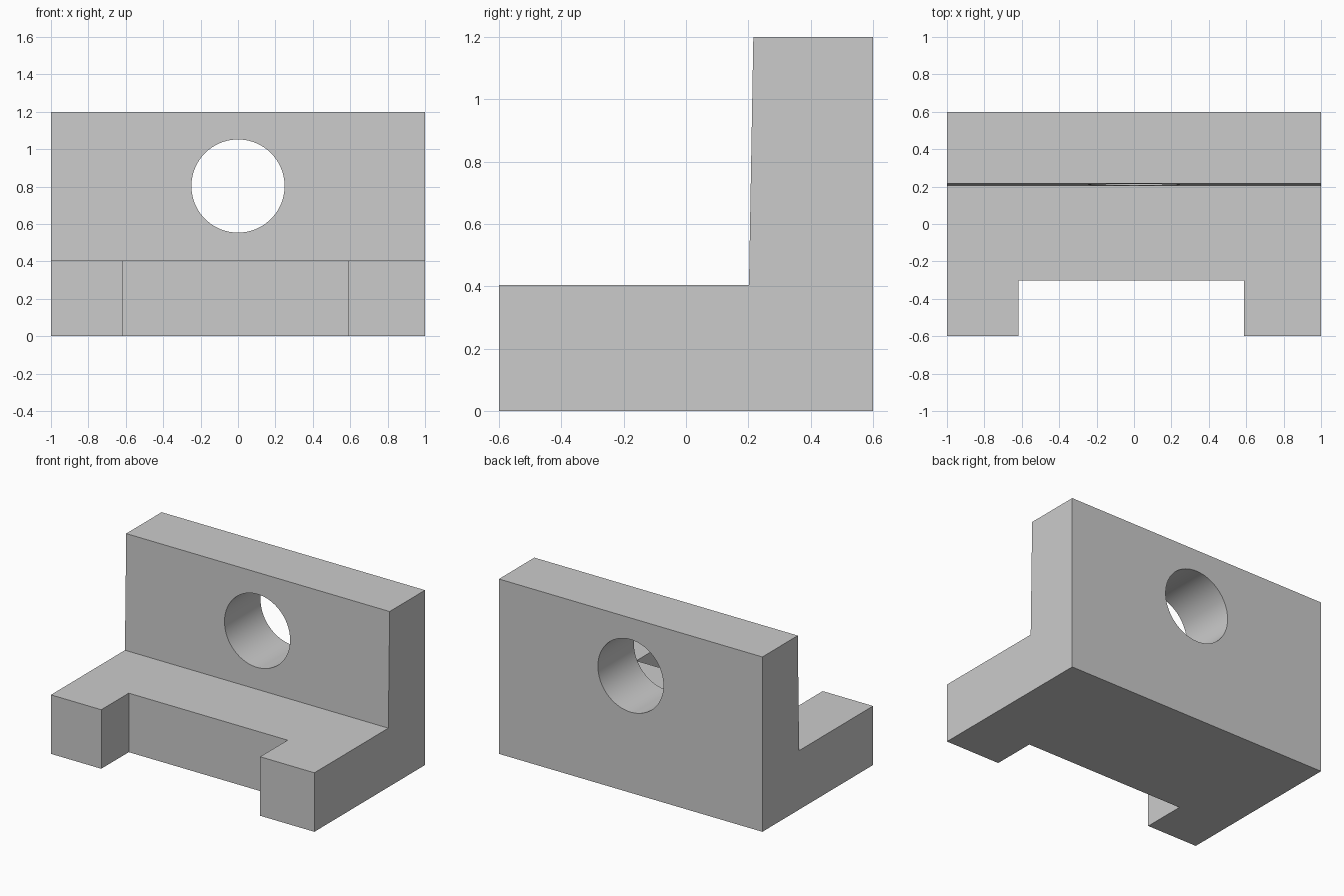
import bpy, bmesh, math

if "Cube" in bpy.data.objects:
    bpy.data.objects.remove(bpy.data.objects["Cube"])

# Bracket body: L-shaped side profile (y, z) with a slightly drafted wall face
profile = [(-0.6, 0), (0.6, 0), (0.6, 1.2), (0.216, 1.2), (0.202, 0.405), (-0.6, 0.405)]
bm = bmesh.new()
face = bm.faces.new([bm.verts.new((-1, y, z)) for y, z in profile])
ext = bmesh.ops.extrude_face_region(bm, geom=[face])
moved = [v for v in ext["geom"] if isinstance(v, bmesh.types.BMVert)]
bmesh.ops.translate(bm, verts=moved, vec=(2, 0, 0))
bmesh.ops.recalc_face_normals(bm, faces=bm.faces)
mesh = bpy.data.meshes.new("bracket_body")
bm.to_mesh(mesh)
bm.free()
body = bpy.data.objects.new("bracket_body", mesh)
bpy.context.collection.objects.link(body)


def cut(cutter, name):
    """Subtract the cutter from the body, then remove it."""
    cutter.name = name
    cutter.hide_render = True
    mod = body.modifiers.new(name, 'BOOLEAN')
    mod.operation = 'DIFFERENCE'
    mod.solver = 'EXACT'
    mod.object = cutter
    bpy.context.view_layer.objects.active = body
    bpy.ops.object.modifier_apply(modifier=name)
    bpy.data.objects.remove(cutter)


# Front notch in the base: x -0.62..0.59, back edge at y -0.30
x0, x1, y0, y1 = -0.618, 0.588, -0.8, -0.302
bpy.ops.mesh.primitive_cube_add(size=1, location=((x0 + x1) / 2, (y0 + y1) / 2, 0.2))
notch = bpy.context.object
notch.scale = (x1 - x0, y1 - y0, 1)
cut(notch, "notch_cutter")

# Round hole through the upright wall
bpy.ops.mesh.primitive_cylinder_add(vertices=96, radius=0.249, depth=1,
                                    location=(0, 0.5, 0.803),
                                    rotation=(math.pi / 2, 0, 0))
cut(bpy.context.object, "hole_cutter")

# Smooth bore, crisp edges
bpy.ops.object.select_all(action='DESELECT')
body.select_set(True)
bpy.context.view_layer.objects.active = body
bpy.ops.object.shade_smooth_by_angle(angle=math.radians(30))
